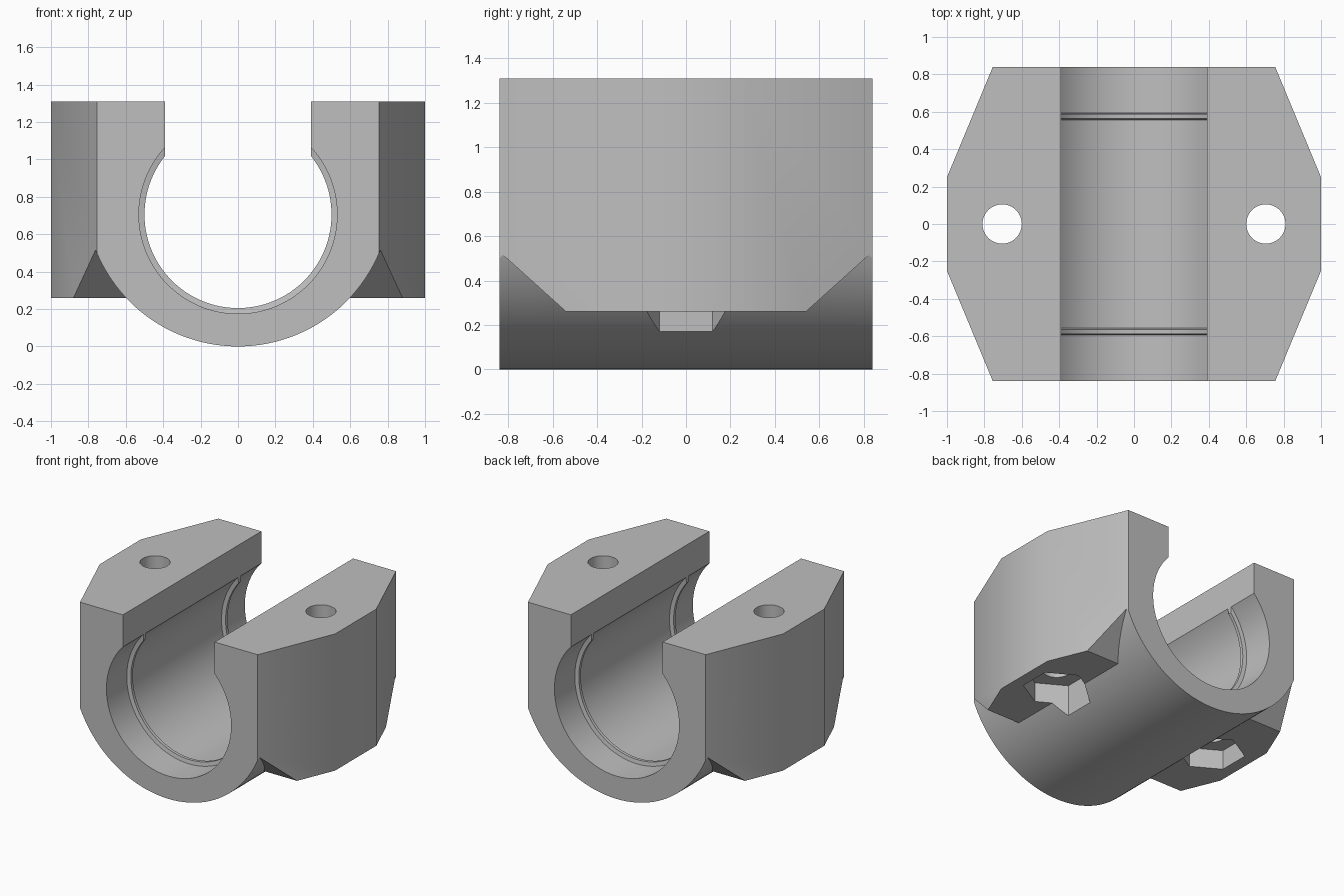
import bpy
import bmesh
from math import sin, cos, tau, radians

if "Cube" in bpy.data.objects:
    bpy.data.objects.remove(bpy.data.objects["Cube"], do_unlink=True)

LENGTH, HEIGHT = 0.84, 1.31          # half length, full height
FLANGE_Z = 0.26                      # underside of the flanges
BORE_Z, BORE_R, RIDGE_R = 0.705, 0.53, 0.5
SHELL_R = 0.82                       # rounded underside
BOLT_X = 0.705

grey = bpy.data.materials.new("light grey plastic")
grey.use_nodes = True
colour = (0.52, 0.52, 0.52, 1)
grey.diffuse_color = colour
grey.node_tree.nodes["Principled BSDF"].inputs["Base Color"].default_value = colour


def circle(radius, cx=0, cy=0, sides=128, turn=0):
    return [(cx + radius * cos(tau * i / sides + turn),
             cy + radius * sin(tau * i / sides + turn)) for i in range(sides)]


def skin(name, rings):
    """Solid made by bridging matching rings of points."""
    bm = bmesh.new()
    loops = [[bm.verts.new(p) for p in ring] for ring in rings]
    for a, b in zip(loops, loops[1:]):
        for i in range(len(a)):
            j = (i + 1) % len(a)
            bm.faces.new((a[i], a[j], b[j], b[i]))
    bm.faces.new(loops[0])
    bm.faces.new(loops[-1])
    bmesh.ops.recalc_face_normals(bm, faces=bm.faces)
    mesh = bpy.data.meshes.new(name)
    bm.to_mesh(mesh)
    bm.free()
    mesh.materials.append(grey)
    obj = bpy.data.objects.new(name, mesh)
    bpy.context.collection.objects.link(obj)
    return obj


def prism(name, outline, axis, low, high):
    place = {"x": lambda a, b, t: (t, a, b),
             "y": lambda a, b, t: (a, t, b),
             "z": lambda a, b, t: (a, b, t)}[axis]
    return skin(name, [[place(a, b, t) for a, b in outline] for t in (low, high)])


def carve(target, cutter):
    """Subtract the cutter, then discard it."""
    mod = target.modifiers.new("cut", "BOOLEAN")
    mod.operation, mod.solver, mod.object = "DIFFERENCE", "EXACT", cutter
    bpy.context.view_layer.objects.active = target
    bpy.ops.object.modifier_apply(modifier=mod.name)
    bpy.data.objects.remove(cutter, do_unlink=True)


# Eight-sided column that the holder is carved from
quarter = [(1, 0.25), (0.755, LENGTH)]
right = quarter + [(-x, y) for x, y in reversed(quarter)]
outline = right + [(-x, -y) for x, y in right]
body = prism("bearing_holder", outline, "z", -0.05, HEIGHT)

# Underside of the flanges with sloped ends, sparing the round shell
half = [(0.54, FLANGE_Z), (0.9, 0.584), (0.9, -0.1)]
under = prism("undercut", half + [(-y, z) for y, z in reversed(half)], "x", -1.1, 1.1)
carve(under, prism("shell", circle(SHELL_R, 0, SHELL_R), "y", -1, 1))
carve(body, under)

# Bore with a thin retaining ridge near each end
steps = [(-1, BORE_R)]
for y in (-0.575, 0.575):
    steps += [(y - 0.018, BORE_R), (y - 0.012, RIDGE_R),
              (y + 0.012, RIDGE_R), (y + 0.018, BORE_R)]
steps.append((1, BORE_R))
carve(body, skin("bore", [[(x, y, z) for x, z in circle(r, 0, BORE_Z)] for y, r in steps]))

# Open slot along the top
slot = [(-0.39, BORE_Z), (0.39, BORE_Z), (0.39, 1.5), (-0.39, 1.5)]
carve(body, prism("slot", slot, "y", -1, 1))

# Bolt holes and six-sided nut pockets
for side in (-1, 1):
    x = side * BOLT_X
    carve(body, prism("nut_pocket", circle(0.237, x, 0, 6, tau / 12), "z", -0.2, 0.41))
    carve(body, prism("bolt_hole", circle(0.105, x, 0, 48), "z", 0.1, 1.5))

bpy.ops.object.select_all(action="DESELECT")
body.select_set(True)
bpy.context.view_layer.objects.active = body
bpy.ops.object.shade_smooth_by_angle(angle=radians(30))
